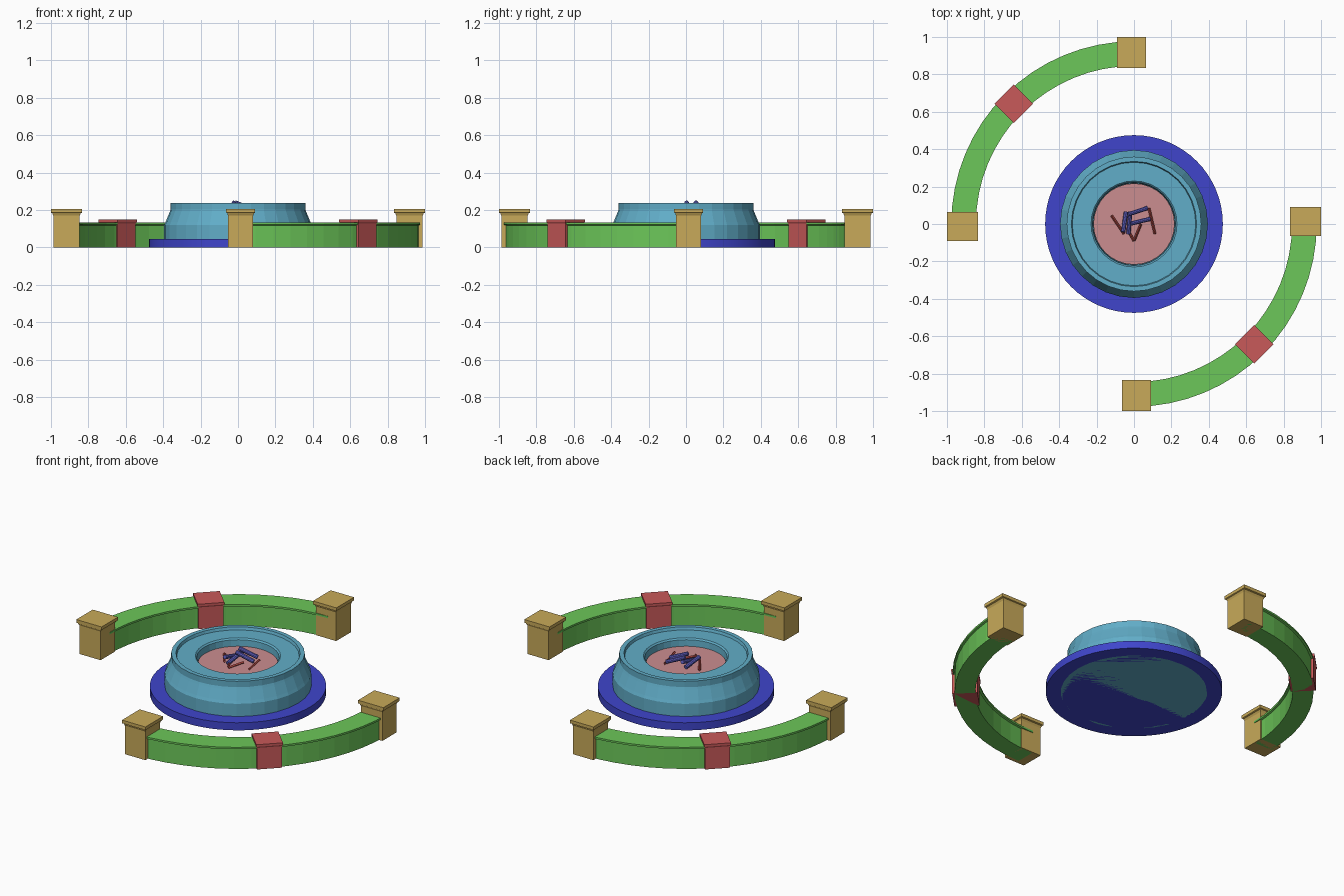
import bpy, bmesh, math
from mathutils import Vector, Matrix

if "Cube" in bpy.data.objects:
    bpy.data.objects.remove(bpy.data.objects["Cube"])


def material(name, rgb):
    m = bpy.data.materials.new(name)
    m.diffuse_color = (*rgb, 1)
    m.use_nodes = True
    m.node_tree.nodes["Principled BSDF"].inputs["Base Color"].default_value = m.diffuse_color
    return m


BLUE = material("base_blue", (0.05, 0.06, 0.60))
TEAL = material("bowl_teal", (0.12, 0.42, 0.58))
PINK = material("ember_pink", (0.60, 0.27, 0.28))
GREEN = material("wall_green", (0.15, 0.57, 0.10))
RED = material("block_red", (0.58, 0.10, 0.10))
SAND = material("pier_sand", (0.58, 0.40, 0.10))
LOG = material("log_blue", (0.12, 0.12, 0.55))
STICK = material("stick_red", (0.40, 0.06, 0.05))


def finish(bm, name, mat, smooth=None):
    bmesh.ops.recalc_face_normals(bm, faces=bm.faces)
    me = bpy.data.meshes.new(name)
    bm.to_mesh(me)
    bm.free()
    me.materials.append(mat)
    ob = bpy.data.objects.new(name, me)
    bpy.context.collection.objects.link(ob)
    if smooth:
        bpy.context.view_layer.objects.active = ob
        ob.select_set(True)
        bpy.ops.object.shade_smooth_by_angle(angle=math.radians(smooth))
        ob.select_set(False)
    return ob


def skin(bm, rings, closed):
    """Join a row of equal vertex rings; cap both ends unless closed."""
    n = len(rings[0])
    pairs = list(zip(rings, rings[1:])) + ([(rings[-1], rings[0])] if closed else [])
    for a, b in pairs:
        for i in range(n):
            bm.faces.new((a[i], a[(i + 1) % n], b[(i + 1) % n], b[i]))
    if not closed:
        bm.faces.new(rings[0])
        bm.faces.new(rings[-1])


def lathe(name, profile, sides, mat, smooth=None):
    bm = bmesh.new()
    rings = [[bm.verts.new((r * math.cos(2 * math.pi * i / sides),
                            r * math.sin(2 * math.pi * i / sides), z))
              for i in range(sides)] for r, z in profile]
    skin(bm, rings, False)
    return finish(bm, name, mat, smooth)


def arc_wall(name, profile, start, mat, segs=16):
    bm = bmesh.new()
    rings = []
    for i in range(segs + 1):
        a = math.radians(start + 90 * i / segs)
        rings.append([bm.verts.new((r * math.cos(a), r * math.sin(a), z)) for r, z in profile])
    skin(bm, rings, False)
    return finish(bm, name, mat)


def block(name, center, layers, angle, mat):
    """Stack of rectangles (half x, half y, z) rotated about z."""
    bm = bmesh.new()
    rot = Matrix.Rotation(math.radians(angle), 4, 'Z')
    rings = [[bm.verts.new(rot @ Vector((sx * hx, sy * hy, z)) + Vector((*center, 0)))
              for sx, sy in ((-1, -1), (1, -1), (1, 1), (-1, 1))] for hx, hy, z in layers]
    skin(bm, rings, False)
    return finish(bm, name, mat)


def rod(name, p, q, radius, sides, mat):
    p, q = Vector(p), Vector(q)
    d = q - p
    bm = bmesh.new()
    bmesh.ops.create_cone(bm, cap_ends=True, segments=sides, radius1=radius, radius2=radius,
                          depth=d.length,
                          matrix=Matrix.Translation((p + q) / 2) @ d.to_track_quat('Z', 'Y').to_matrix().to_4x4())
    return finish(bm, name, mat)


# Fire pit: base disc, hollow bowl, ember bed
lathe("base_disc", [(0.475, 0), (0.475, 0.045)], 64, BLUE, 30)
lathe("fire_bowl", [(0.395, 0), (0.395, 0.12), (0.388, 0.135), (0.365, 0.19), (0.36, 0.203),
                    (0.36, 0.238), (0.335, 0.238), (0.33, 0.222), (0.23, 0.222),
                    (0.222, 0.214), (0.218, 0.15)], 32, TEAL)
lathe("ember_bed", [(0.217, 0.145), (0.217, 0.178)], 32, PINK)

# Logs and kindling
logs = [((-0.03, 0.052, 0.24), (0.07, 0.085, 0.20)),
        ((-0.015, 0.003, 0.24), (0.085, 0.027, 0.20)),
        ((-0.043, 0.064, 0.19), (-0.058, -0.042, 0.215)),
        ((-0.02, 0.064, 0.215), (-0.03, -0.053, 0.19))]
for i, (p, q) in enumerate(logs):
    rod(f"log_{i + 1}", p, q, 0.012, 10, LOG)
sticks = [((-0.12, 0.045), (-0.053, -0.053)), ((0.08, 0.085), (0.112, -0.053)),
          ((-0.04, -0.02), (0.0, -0.09)), ((0.0, -0.09), (0.037, 0.0))]
for i, (p, q) in enumerate(sticks):
    rod(f"kindling_{i + 1}", (*p, 0.186), (*q, 0.194), 0.007, 4, STICK)

# Two opposite seat walls, each with a middle block and two end piers
WALL = [(0.855, 0), (0.967, 0), (0.967, 0.118), (0.977, 0.122), (0.977, 0.133),
        (0.845, 0.133), (0.845, 0.122), (0.855, 0.118)]
MID = [(0.068, 0.068, 0), (0.068, 0.068, 0.128), (0.073, 0.073, 0.137), (0.073, 0.073, 0.15)]
PIER = [(0.07, 0.067, 0), (0.07, 0.067, 0.17), (0.075, 0.071, 0.18),
        (0.075, 0.071, 0.183), (0.083, 0.077, 0.186), (0.083, 0.077, 0.205)]
for side, s, start in (("back_left", 1, 90), ("front_right", -1, 270)):
    arc_wall(f"{side}_wall", WALL, start, GREEN)
    block(f"{side}_middle_block", (-0.643 * s, 0.643 * s), MID, 45, RED)
    block(f"{side}_side_pier", (-0.917 * s, -0.014 * s), PIER, 0, SAND)
    block(f"{side}_end_pier", (-0.014 * s, 0.917 * s), [(y, x, z) for x, y, z in PIER], 0, SAND)
